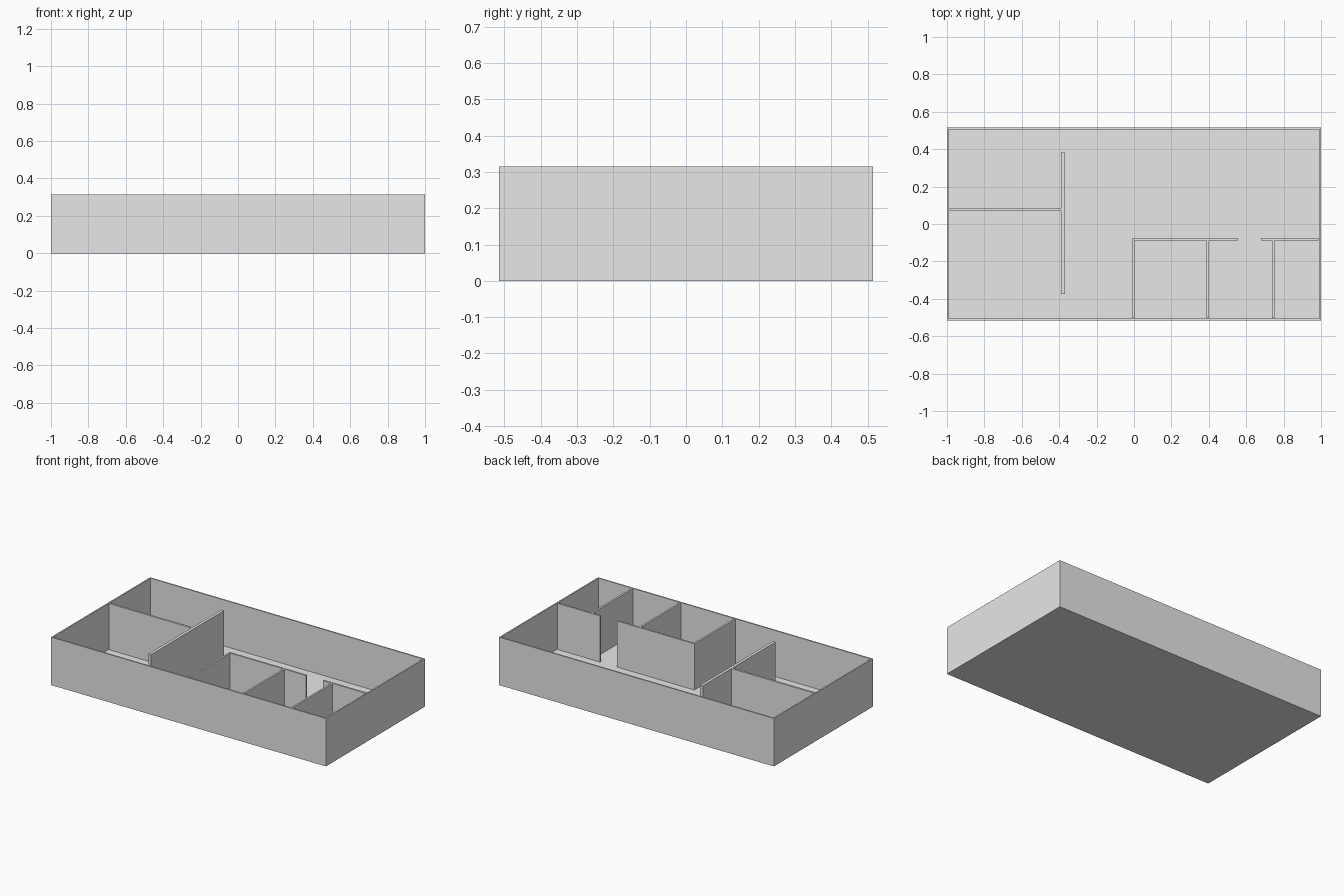
import bpy
import bmesh
from mathutils import Vector

HALF_X, HALF_Y, HEIGHT = 1.0, 0.515, 0.315
WALL, FLOOR = 0.013, 0.012
IN_X, IN_Y = HALF_X - WALL, HALF_Y - WALL

if "Cube" in bpy.data.objects:
    bpy.data.objects.remove(bpy.data.objects["Cube"], do_unlink=True)

grey = bpy.data.materials.new("light_grey")
grey.use_nodes = True
colour = (0.8, 0.8, 0.8, 1)
grey.diffuse_color = colour
grey.node_tree.nodes["Principled BSDF"].inputs["Base Color"].default_value = colour


def finish(name, bm):
    mesh = bpy.data.meshes.new(name)
    bmesh.ops.recalc_face_normals(bm, faces=bm.faces)
    bm.to_mesh(mesh)
    bm.free()
    mesh.materials.append(grey)
    obj = bpy.data.objects.new(name, mesh)
    bpy.context.collection.objects.link(obj)


def box(x0, x1, y0, y1, z0, z1):
    bm = bmesh.new()
    bmesh.ops.create_cube(bm, size=1)
    low, size = Vector((x0, y0, z0)), Vector((x1 - x0, y1 - y0, z1 - z0))
    for v in bm.verts:
        v.co = low + (v.co + Vector((0.5, 0.5, 0.5))) * size
    return bm


# Outer walls and floor: a block hollowed out from its top
shell = box(-HALF_X, HALF_X, -HALF_Y, HALF_Y, 0, HEIGHT)
top = max(shell.faces, key=lambda f: f.calc_center_median().z)
bmesh.ops.inset_region(shell, faces=[top], thickness=WALL)
pit = bmesh.ops.extrude_discrete_faces(shell, faces=[top])["faces"]
bmesh.ops.translate(shell, verts=pit[0].verts, vec=(0, 0, FLOOR - HEIGHT))
finish("outer_walls_and_floor", shell)

# Inner walls: x range, y range
FRONT_TOP, FRONT_LOW = -0.075, -0.087
inner_walls = {
    "long_divider": (-0.389, -0.370, -0.375, 0.381),
    "right_room_divider": (-IN_X, -0.389, 0.071, 0.084),
    "corridor_wall": (-0.009, 0.555, FRONT_LOW, FRONT_TOP),
    "corridor_wall_end": (0.678, IN_X, FRONT_LOW, FRONT_TOP),
    "front_room_wall_1": (-0.009, 0.003, -IN_Y, FRONT_LOW),
    "front_room_wall_2": (0.388, 0.400, -IN_Y, FRONT_LOW),
    "front_room_wall_3": (0.738, 0.750, -IN_Y, FRONT_LOW),
}
for name, span in inner_walls.items():
    finish(name, box(*span, FLOOR, HEIGHT))
